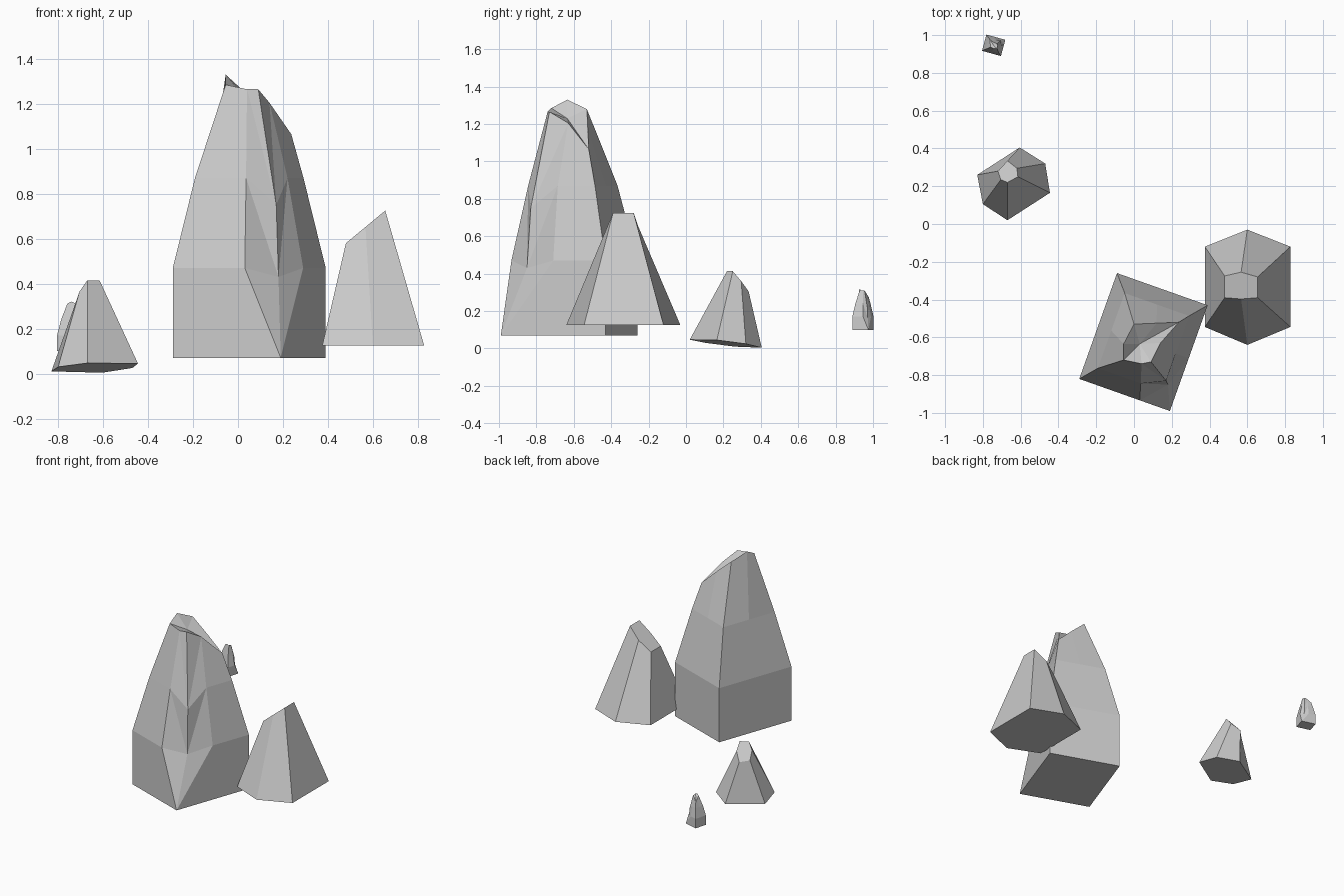
import bpy, bmesh
from mathutils import Matrix, Vector

if "Cube" in bpy.data.objects:
    bpy.data.objects.remove(bpy.data.objects["Cube"])


def loft(name, rings, apex=None, dent=None):
    """Skin stacked rings of points; the dent column gets symmetric creases."""
    bm = bmesh.new()
    vs = [[bm.verts.new(p) for p in r] for r in rings]
    n = len(rings[0])
    for lo, hi in zip(vs, vs[1:]):
        for i in range(n):
            j = (i + 1) % n
            if dent is not None and dent in (i, j):
                if i == dent:
                    tris = (lo[i], lo[j], hi[j]), (lo[i], hi[j], hi[i])
                else:
                    tris = (lo[i], lo[j], hi[i]), (lo[j], hi[j], hi[i])
                for t in tris:
                    bm.faces.new(t)
            else:
                bm.faces.new((lo[i], lo[j], hi[j], hi[i]))
    bm.faces.new(vs[0][::-1])
    if apex:
        c = bm.verts.new(apex)
        for i in range(n):
            bm.faces.new((vs[-1][i], vs[-1][(i + 1) % n], c))
    else:
        bm.faces.new(vs[-1])
    bmesh.ops.recalc_face_normals(bm, faces=bm.faces)
    me = bpy.data.meshes.new(name)
    bm.to_mesh(me)
    bm.free()
    ob = bpy.data.objects.new(name, me)
    bpy.context.collection.objects.link(ob)
    return ob


# Tall rock: rectangular plan with side midpoints, one chipped corner
A, Q, B, C = [Vector(p) for p in ((-.29, -.82), (.19, -.99), (.39, -.43), (-.09, -.26))]
mid = (A + B) / 2
plan = [A, (A + Q) / 2, Q, (Q + B) / 2, B, (B + C) / 2, C, (C + A) / 2]
plan[1] = A.lerp(Q, .667)


def level(s, z, chip=None):
    r = [(*(mid + (p - mid) * s), z) for p in plan]
    if chip:
        r[2] = chip
    return r


crown = [(-.055, -.72, 1.285), (.04, -.74, 1.265), (.09, -.73, 1.265), (.14, -.63, 1.205),
         (.237, -.52, 1.065), (.12, -.525, 1.175), (0, -.53, 1.28), (-.055, -.635, 1.33)]
tall = loft("tall_rock", [level(1, .07), level(1, .47, (.18, -.85, .43)),
                          level(.71, .87, (.17, -.83, .75)), crown],
            apex=(.03, -.635, 1.23), dent=2)

# Pebble: small turned copy of the tall rock
pebble = tall.copy()
pebble.data = tall.data.copy()
pebble.name = "pebble_rock"
pebble.data.transform(Matrix.Translation((-.743, .946, .1))
                      @ Matrix.Rotation(1.645, 4, 'Z') @ Matrix.Scale(.175, 4)
                      @ Matrix.Translation((-mid.x, -mid.y, -.07)))
bpy.context.collection.objects.link(pebble)

# Right rock: six-sided taper with a slanted top
base = [(.6, -.64), (.828, -.545), (.828, -.12), (.6, -.03), (.375, -.12), (.375, -.545)]
top = [(.567, -.397), (.655, -.39), (.655, -.28), (.567, -.255), (.48, -.275), (.48, -.39)]
loft("right_rock", [[(x, y, .125) for x, y in base],
                    [(x, y, .58 + (x - .48) * .829) for x, y in top]])

# Left rock: tilted six-sided taper
loft("left_rock", [
    [(-.67, .02, .047), (-.445, .165, .045), (-.47, .32, .025),
     (-.605, .405, .004), (-.83, .26, .01), (-.8, .105, .03)],
    [(-.67, .22, .415), (-.615, .25, .413), (-.62, .295, .36),
     (-.67, .335, .305), (-.72, .28, .31), (-.705, .235, .365)]])
